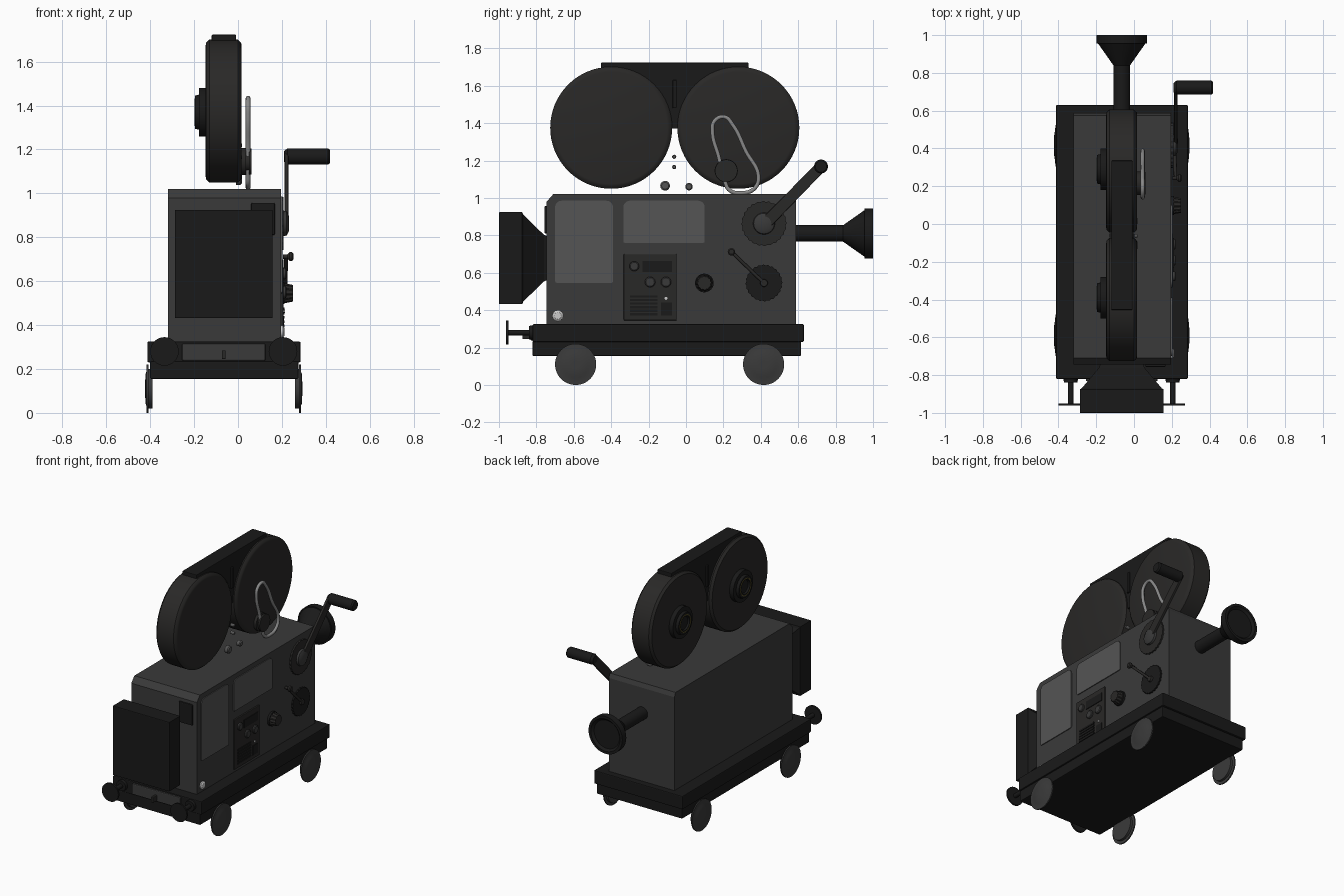
import bpy, bmesh, math
from mathutils import Vector

if "Cube" in bpy.data.objects:
    bpy.data.objects.remove(bpy.data.objects["Cube"])

CX = -0.065  # centre line of carriage and body


def mat(name, v):
    m = bpy.data.materials.new(name)
    m.diffuse_color = (*v, 1)
    m.use_nodes = True
    m.node_tree.nodes["Principled BSDF"].inputs["Base Color"].default_value = m.diffuse_color
    return m


BLACK = mat("black", (0.010, 0.010, 0.010))
DARK = mat("charcoal", (0.022, 0.021, 0.020))
BODY = mat("body_grey", (0.042, 0.042, 0.042))
PANEL = mat("panel_grey", (0.09, 0.09, 0.09))
STEEL = mat("steel", (0.25, 0.25, 0.25))
WHITE = mat("white", (0.65, 0.65, 0.65))
GOLD = mat("gold", (0.10, 0.08, 0.02))


def finish(bm, name, m, bevel=0, smooth=True, segs=2):
    bmesh.ops.recalc_face_normals(bm, faces=bm.faces)
    me = bpy.data.meshes.new(name)
    bm.to_mesh(me)
    bm.free()
    ob = bpy.data.objects.new(name, me)
    bpy.context.collection.objects.link(ob)
    me.materials.append(m)
    if bevel:
        b = ob.modifiers.new("bevel", 'BEVEL')
        b.width, b.segments = bevel, segs
    if smooth:
        bpy.ops.object.select_all(action='DESELECT')
        ob.select_set(True)
        bpy.context.view_layer.objects.active = ob
        bpy.ops.object.shade_smooth_by_angle(angle=math.radians(35))
    return ob


def loft(name, loops, m, bevel=0, smooth=False, segs=2):
    """Join equal-sized point loops into a closed solid."""
    bm = bmesh.new()
    rings = [[bm.verts.new(p) for p in lp] for lp in loops]
    n = len(rings[0])
    for a, b in zip(rings, rings[1:]):
        for i in range(n):
            j = (i + 1) % n
            bm.faces.new((a[i], a[j], b[j], b[i]))
    bm.faces.new(rings[0])
    bm.faces.new(rings[-1])
    return finish(bm, name, m, bevel, smooth, segs)


def prism(name, yz, x0, x1, m, bevel=0):
    return loft(name, [[(x, y, z) for y, z in yz] for x in (x0, x1)], m, bevel)


def box(name, x, y, z, m, bevel=0):
    yz = [(y[0], z[0]), (y[1], z[0]), (y[1], z[1]), (y[0], z[1])]
    return prism(name, yz, x[0], x[1], m, bevel)


def lathe(name, c, prof, m, axis='x', n=48, cog=0):
    """Turn (position, radius) pairs about an x or y axis through c."""
    loops = []
    for t, r in prof:
        lp = []
        for i in range(n):
            a = 2 * math.pi * i / n
            rr = r - cog * (i // 2 % 2)
            u, w = rr * math.cos(a), rr * math.sin(a)
            lp.append((t, c[0] + u, c[1] + w) if axis == 'x' else (c[0] + u, t, c[1] + w))
        loops.append(lp)
    return loft(name, loops, m, smooth=not cog)


def rounded(y, z, radii):
    """Rectangle outline with a radius per corner: bl, br, tr, tl."""
    pts = []
    corners = [(y[0], z[0], 1, 1), (y[1], z[0], -1, 1), (y[1], z[1], -1, -1), (y[0], z[1], 1, -1)]
    for k, ((cy, cz, sy, sz), r) in enumerate(zip(corners, radii)):
        for i in range(6):
            a = math.radians(180 + 90 * k + 18 * i)
            pts.append((cy + sy * r + r * math.cos(a), cz + sz * r + r * math.sin(a)))
    return pts


def tube(name, pts, r, m, cyclic=False):
    cu = bpy.data.curves.new(name, 'CURVE')
    cu.dimensions = '3D'
    cu.bevel_depth, cu.bevel_resolution, cu.use_fill_caps = r, 3, True
    sp = cu.splines.new('BEZIER' if cyclic else 'POLY')
    P = sp.bezier_points if cyclic else sp.points
    P.add(len(pts) - 1)
    for p, co in zip(P, pts):
        p.co = co if cyclic else (*co, 1)
        if cyclic:
            p.handle_left_type = p.handle_right_type = 'AUTO'
    sp.use_cyclic_u = cyclic
    cu.materials.append(m)
    ob = bpy.data.objects.new(name, cu)
    bpy.context.collection.objects.link(ob)
    return ob


# carriage
box("carriage_lower", (-0.40, 0.275), (-0.82, 0.615), (0.155, 0.235), BLACK, 0.005)
box("carriage_deck", (-0.413, 0.285), (-0.82, 0.63), (0.23, 0.325), BLACK, 0.006)
box("front_beam", (CX - 0.19, CX + 0.19), (-0.832, -0.81), (0.238, 0.316), BODY, 0.006)
box("coupling_hook", (CX - 0.009, CX + 0.009), (-0.875, -0.82), (0.245, 0.285), DARK, 0.004)
for s, side in ((-1, "left"), (1, "right")):
    for y, end in ((-0.59, "front"), (0.415, "rear")):
        lathe(f"{end}_{side}_wheel", (y, 0.11),
              [(CX + s * 0.325, 0.09), (CX + s * 0.342, 0.09), (CX + s * 0.342, 0.11), (CX + s * 0.351, 0.11),
               (CX + s * 0.353, 0.075), (CX + s * 0.357, 0.065), (CX + s * 0.358, 0.02)], BODY)
    lathe(f"{side}_buffer", (CX + s * 0.27, 0.28),
          [(-0.80, 0.04), (-0.84, 0.036), (-0.84, 0.015), (-0.95, 0.015), (-0.95, 0.065),
           (-0.962, 0.065)], BLACK, 'y', 32)

# camera body with chamfered ends of the roof
prism("body", [(-0.745, 0.32), (0.587, 0.32), (0.587, 0.99), (0.575, 1.02), (-0.71, 1.02), (-0.745, 0.98)],
      -0.32, 0.197, BODY)
box("viewfinder_window", (0.06, 0.168), (-0.757, -0.74), (0.81, 0.957), BLACK, 0.006)

# matte box at the front
sections = [(-0.73, 0.11, 0.11), (-0.76, 0.12, 0.125), (-0.87, 0.212, 0.232), (-0.876, 0.222, 0.246),
            (-0.998, 0.222, 0.246), (-1.0, 0.219, 0.243)]
loft("matte_box", [[(CX + a * w, y, 0.678 + b * h) for a, b in ((-1, -1), (1, -1), (1, 1), (-1, 1))]
                   for y, w, h in sections], BLACK)

# eyepiece at the back
lathe("eyepiece", (CX, 0.81), [(0.58, 0.044), (0.84, 0.044), (0.955, 0.125), (0.955, 0.133), (1.0, 0.133),
                               (1.0, 0.115), (0.985, 0.10)], BLACK, 'y')

# film magazine: two drums, hubs and bridge
for y, end in ((-0.40, "front"), (0.28, "rear")):
    lathe(f"{end}_film_drum", (y, 1.375),
          [(-0.147, 0.30), (-0.145, 0.312), (-0.13, 0.326), (0.0, 0.326), (0.014, 0.312), (0.017, 0.30)], DARK, n=64)
    lathe(f"{end}_drum_hub", (y + 0.01, 1.37), [(-0.14, 0.11), (-0.178, 0.11), (-0.178, 0.08), (-0.197, 0.075),
                                               (-0.197, 0.05), (-0.185, 0.045)], BLACK)
    lathe(f"{end}_hub_ring", (y + 0.01, 1.37), [(-0.18, 0.066), (-0.199, 0.062), (-0.199, 0.056), (-0.18, 0.056)], GOLD)
prism("magazine_bridge", [(-0.455, 1.64), (-0.078, 1.37), (-0.045, 1.37), (0.335, 1.64), (0.335, 1.723),
                          (-0.455, 1.723)], -0.12, -0.008, BLACK, 0.004)
box("bridge_rib", (-0.13, 0.002), (-0.072, -0.05), (1.48, 1.63), BLACK, 0.004)

# film guide rollers
for i, (y, z, r) in enumerate([(-0.112, 1.065, 0.026), (0.016, 1.06, 0.02), (-0.063, 1.22, 0.011), (-0.063, 1.165, 0.011)]):
    lathe(f"guide_roller_{i + 1}", (y, z), [(-0.01, r), (0.012, r), (0.018, r * 0.7)], PANEL, n=24)

# drive pulley and belt
lathe("drive_pulley", (0.215, 1.145), [(0.01, 0.062), (0.036, 0.062), (0.036, 0.045), (0.05, 0.045),
                                       (0.05, 0.06), (0.062, 0.06)], DARK)
belt = [(0.142, 1.35), (0.152, 1.41), (0.205, 1.433), (0.25, 1.39), (0.32, 1.25), (0.388, 1.11), (0.365, 1.05),
        (0.30, 1.026), (0.232, 1.042), (0.208, 1.09), (0.175, 1.22)]
tube("drive_belt", [(0.046, y, z) for y, z in belt], 0.011, STEEL, True)

# raised side panels
prism("front_door", rounded((-0.70, -0.39), (0.545, 0.985), (0.012, 0.012, 0.035, 0.035)), 0.19, 0.203, PANEL)
prism("side_window", rounded((-0.335, 0.10), (0.76, 0.985), (0.008, 0.008, 0.035, 0.035)), 0.19, 0.203, PANEL)

# control panel
box("control_panel", (0.19, 0.207), (-0.333, -0.05), (0.345, 0.70), DARK, 0.004)
box("display", (0.2, 0.212), (-0.232, -0.075), (0.605, 0.662), BLACK)
for i, (y, z, r) in enumerate([(-0.277, 0.635, 0.026), (-0.192, 0.55, 0.028), (-0.107, 0.55, 0.028)]):
    lathe(f"dial_{i + 1}", (y, z), [(0.2, r), (0.216, r), (0.22, r * 0.8)], BODY, n=32)
for i in range(6):
    z = 0.372 + i * 0.019
    box(f"grille_slat_{i + 1}", (0.2, 0.212), (-0.30, -0.152), (z, z + 0.012), BLACK)
box("switch_plate", (0.2, 0.21), (-0.133, -0.075), (0.372, 0.44), BLACK)
lathe("indicator", (-0.107, 0.463), [(0.2, 0.008), (0.213, 0.008)], WHITE, n=16)

# knob and lamp
lathe("side_knob_base", (0.098, 0.545), [(0.19, 0.05), (0.212, 0.05)], BLACK)
lathe("side_knob", (0.098, 0.545), [(0.205, 0.047), (0.25, 0.038)], DARK, cog=0.004)
lathe("side_lamp", (-0.685, 0.37), [(0.19, 0.028), (0.205, 0.028), (0.212, 0.018)], WHITE, n=32)

# gear discs, crank and lever
lathe("crank_disc", (0.417, 0.863), [(0.19, 0.12), (0.208, 0.12)], DARK, n=96, cog=0.004)
lathe("crank_hub", (0.417, 0.863), [(0.2, 0.06), (0.222, 0.055), (0.232, 0.035)], BODY)
a, b = Vector((0.417, 0.855)), Vector((0.722, 1.168))
d = (b - a).normalized()
q = Vector((-d.y, d.x))
prism("crank_arm", [tuple(p) for p in (a - q * 0.032, b - q * 0.03, b + d * 0.02, b + q * 0.03, a + q * 0.032,
                                       a - d * 0.025)], 0.212, 0.23, DARK, 0.004)
lathe("crank_handle", (0.722, 1.168), [(0.21, 0.025), (0.225, 0.037), (0.41, 0.037), (0.419, 0.03)], BLACK, n=32)
lathe("lever_disc", (0.417, 0.545), [(0.19, 0.098), (0.208, 0.098)], BLACK, n=96, cog=0.004)
lathe("lever_hub", (0.417, 0.545), [(0.2, 0.022), (0.222, 0.018)], DARK, n=24)
tube("lever_arm", [(0.214, 0.417, 0.545), (0.22, 0.243, 0.712)], 0.009, DARK)
lathe("lever_knob", (0.243, 0.712), [(0.205, 0.01), (0.225, 0.01), (0.235, 0.02), (0.247, 0.02), (0.252, 0.013)], DARK, n=24)
